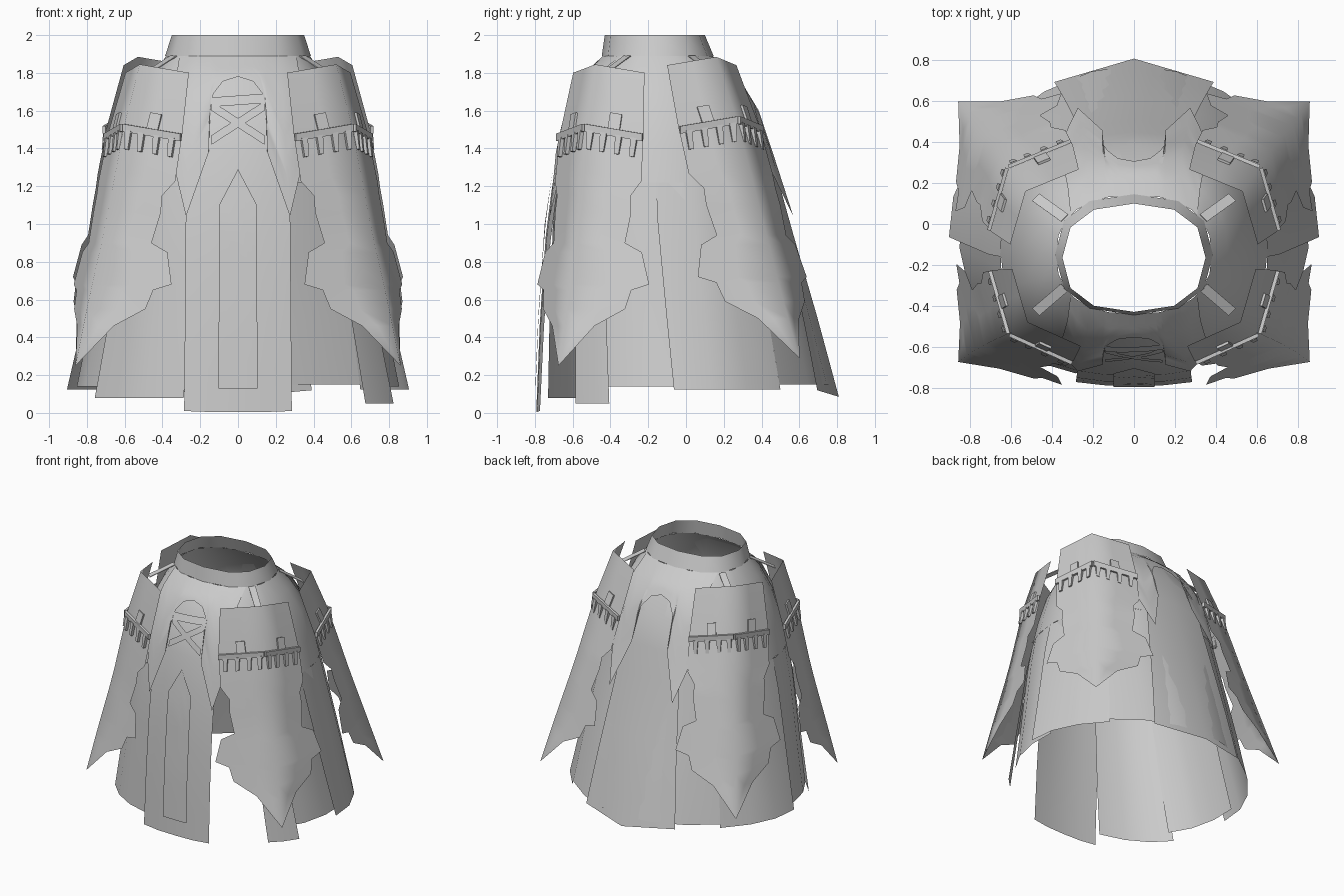
import bpy, bmesh, math
from mathutils import Vector

cube = bpy.data.objects.get("Cube")
if cube:
    bpy.data.objects.remove(cube, do_unlink=True)

grey = bpy.data.materials.new("plain_grey")
grey.use_nodes = True
grey.diffuse_color = (0.6, 0.6, 0.6, 1)
grey.node_tree.nodes["Principled BSDF"].inputs["Base Color"].default_value = (0.6, 0.6, 0.6, 1)
grey.node_tree.nodes["Principled BSDF"].inputs["Roughness"].default_value = 0.8

# Skirt sections: height, half width, front y, back y, roundness of the back half
SECTIONS = [(2.0, .35, -.43, .10, 2.4), (1.89, .38, -.44, .14, 2.4), (1.78, .46, -.53, .25, 2.4),
            (1.6, .55, -.62, .37, 2.4), (1.4, .61, -.67, .43, 2.3), (1.0, .71, -.73, .54, 2.1),
            (.5, .82, -.765, .685, 1.9), (0, .935, -.785, .82, 1.72)]
FRONT_POWER = 2.4


def lookup(table, z):
    """Interpolate a table sorted by falling height."""
    for hi, lo in zip(table, table[1:]):
        if z >= lo[0]:
            f = min(1, (hi[0] - z) / (hi[0] - lo[0]))
            return [p + (q - p) * f for p, q in zip(hi[1:], lo[1:])]
    return list(table[-1][1:])


def section(z, side, off):
    a, yf, yb, power = lookup(SECTIONS, z)
    return a + off, (yf + yb) / 2, (yb - yf) / 2 + off, power if side > 0 else FRONT_POWER


def by_angle(deg, z, off):
    c, s = math.cos(math.radians(deg)), math.sin(math.radians(deg))
    a, yc, b, power = section(z, s, off)
    e = 2 / power
    return (a * math.copysign(abs(c) ** e, c), yc + b * math.copysign(abs(s) ** e, s), z)


def by_x(x, z, side, off):
    a, yc, b, power = section(z, side, off)
    u = min(1, abs(x) / a)
    return (x, yc + side * b * (1 - u ** power) ** (1 / power), z)


def finish(name, bm, angle=40):
    bmesh.ops.remove_doubles(bm, verts=bm.verts, dist=.0004)
    mesh = bpy.data.meshes.new(name)
    bm.to_mesh(mesh)
    bm.free()
    mesh.materials.append(grey)
    ob = bpy.data.objects.new(name, mesh)
    bpy.context.collection.objects.link(ob)
    bpy.ops.object.select_all(action='DESELECT')
    bpy.context.view_layer.objects.active = ob
    ob.select_set(True)
    bpy.ops.object.shade_smooth_by_angle(angle=math.radians(angle))
    ob.select_set(False)


def sheet(bm, rows, flip=False):
    """Fill a grid of points with quads."""
    grid = [[bm.verts.new(p) for p in row] for row in rows]
    for r, s in zip(grid, grid[1:]):
        for i in range(len(r) - 1):
            quad = [r[i], s[i], s[i + 1], r[i + 1]]
            bm.faces.new(quad[::-1] if flip else quad)


def wrap(name, a0, a1, heights, off=0, step=15):
    """Piece of skirt between two angles, easing to its offset at the hem."""
    n = max(2, round((a1 - a0) / step))
    last = len(heights) - 1
    bm = bmesh.new()
    sheet(bm, [[by_angle(a0 + (a1 - a0) * i / n, z, off * k / last) for i in range(n + 1)]
               for k, z in enumerate(heights)])
    finish(name, bm)


def drape(name, side, cols, off, mirror=True, n=8, flare=0):
    """Cloth laid on the skirt; columns are top x, top z, bottom x, bottom z."""
    if mirror:
        cols = [(-a, b, -c, d) for a, b, c, d in cols[:0:-1]] + cols
    bm = bmesh.new()
    rows = []
    for i in range(n + 1):
        points = [(a + (c - a) * i / n, b + (d - b) * i / n) for a, b, c, d in cols]
        rows.append([by_x(x, z, side, off * min(1, (1.89 - z) / .1) + flare * max(0, 1.45 - z))
                     for x, z in points])
    sheet(bm, rows, side > 0)
    finish(name, bm)


def beam(bm, p, q, wide, w, t, taper=1):
    """Box from p to q, w along the wide direction and t across it."""
    p, q, wide = Vector(p), Vector(q), Vector(wide).normalized()
    thin = (q - p).cross(wide).normalized()
    ends = [[bm.verts.new(o + wide * (w * k / 2 * i) + thin * (t / 2 * j))
             for i, j in ((-1, -1), (1, -1), (1, 1), (-1, 1))] for o, k in ((p, 1), (q, taper))]
    faces = [bm.faces.new(ends[0]), bm.faces.new(ends[1][::-1])]
    for i in range(4):
        k = (i + 1) % 4
        faces.append(bm.faces.new([ends[0][i], ends[1][i], ends[1][k], ends[0][k]]))
    bmesh.ops.recalc_face_normals(bm, faces=faces)


# Waistband and skirt shell, with an opening on the front left
wrap("waistband", 0, 360, (2.0, 1.89), .006, 30)
wrap("skirt_upper", 0, 360, (1.89, 1.78, 1.6, 1.4, 1.22))
LOWER = (1.22, 1.0, .75, .5)
wrap("skirt_back", 42, 138, LOWER + (.15,))
wrap("skirt_back_left", -3, 42, LOWER + (.125,))
wrap("skirt_back_right", 138, 183, LOWER + (.125,))
wrap("skirt_side_left", -36, 8, LOWER + (.14,), -.045)
wrap("skirt_side_right", 172, 216, LOWER + (.14,), -.045)
wrap("skirt_corner_left", -46, -28, LOWER + (.05,), -.01)
wrap("skirt_corner_right", 214, 255, LOWER + (.08,), -.03)

# Centre panels
drape("front_tabard", -1, [(0, 1.86, 0, .005), (.14, 1.86, .15, .005), (.27, 1.8, .285, .01)], .008)
drape("front_plank", -1, [(0, 1.29, 0, .13), (.05, 1.195, .05, .13), (.1, 1.1, .103, .13)], .018)
drape("back_panel", 1, [(0, 1.8, 0, .085), (.2, 1.75, .39, .12)], .012)

# Yokes with an arched opening and two points
YOKE = [(0, 1.89, 0, 1.78), (.06, 1.89, .08, 1.755), (.1, 1.89, .13, 1.69), (.13, 1.89, .148, 1.6),
        (.15, 1.89, .155, 1.38), (.22, 1.89, .275, 1.04), (.27, 1.89, .325, 1.25), (.31, 1.89, .37, 1.5)]
drape("front_yoke", -1, YOKE, .024)
drape("back_yoke", 1, [(a, b, c, d - (.05 if c < .14 else 0)) for a, b, c, d in YOKE], .024, flare=.13)

# Crossed laces in the front arch
for i, (z0, z1) in enumerate([(1.42, 1.6), (1.6, 1.42), (1.62, 1.64)]):
    steps = [(-.14 + .07 * k, z0 + (z1 - z0) * k / 4) for k in range(5)]
    drape(f"lace_{i + 1}", -1, [(x, z + .05, x, z) for x, z in steps], .016 + .003 * i, False, 2)

# Corner panels: fold line as height, x, y, and width from the fold by height
FRONT_FOLD = [(1.845, .52, -.48), (1.53, .6, -.53), (1.0, .7, -.575), (.6, .79, -.625), (.25, .86, -.675)]
BACK_FOLD = [(1.885, .53, .16), (1.55, .61, .27), (1.05, .7, .4), (.65, .79, .5), (.29, .86, .6)]
WIDTHS = [(1.845, .26), (1.53, .305), (1.28, .315), (1.15, .27), (1.06, .28), (.9, .265), (.85, .36),
          (.68, .42), (.65, .33), (.55, .31), (.46, .16), (.25, .0)]


def corner_point(sx, sy, fold, half, w, z, out=0):
    """Point on a corner panel, w away from its fold; half 0 is front or back, 1 is side."""
    x, y = lookup(fold, z)
    f = max(0, min(1, (1.2 - z) / .9))
    dip = .17 * w if z > 1.2 else 0
    if half == 0:
        x, y = x - w, y + sy * (.43 - .02 * sy - .07 * f) * w
    else:
        x, y = x + (.29 - .1 * f) * w, y - sy * w
    return Vector((sx * (x + out * (.4, .95)[half]), y + sy * out * (.9, .3)[half], z - dip))


for sy, end, fold, lift in ((-1, "front", FRONT_FOLD, 0), (1, "back", BACK_FOLD, .04)):
    for sx, hand in ((1, "left"), (-1, "right")):
        def cp(half, w, z, out=0):
            return corner_point(sx, sy, fold, half, w, z + lift, out)

        bm = bmesh.new()
        rows = [[cp(0, w, z), cp(0, w / 2, z), cp(0, 0, z), cp(1, w / 2, z), cp(1, w, z)]
                for z, w in WIDTHS[:-1]]
        sheet(bm, rows, sx * sy > 0)
        # Pointed tip
        tip = bm.verts.new(cp(0, 0, WIDTHS[-1][0]))
        verts = [bm.verts.new(p) for p in rows[-1]]
        for a, b in zip(verts, verts[1:]):
            tri = [a, tip, b]
            bm.faces.new(tri[::-1] if sx * sy > 0 else tri)
        finish(f"{end}_{hand}_corner_panel", bm, 85)

        # Rail with hanging teeth and upright tabs
        rail, teeth, tabs = bmesh.new(), bmesh.new(), bmesh.new()
        for half in (0, 1):
            beam(rail, cp(half, 0, 1.51, .012), cp(half, .305, 1.51, .012), (0, 0, 1), .04, .018)
            along = cp(half, .3, 1.51) - cp(half, 0, 1.51)
            for w in (.03, .1, .18, .26):
                top = cp(half, w, 1.5, .012)
                beam(teeth, top, top + Vector((sx * .01, sy * .01, -.1)), along, .036, .02, .65)
            beam(tabs, cp(half, .15, 1.52, .008), cp(half, .15, 1.61, .008), along, .065, .012)
        finish(f"{end}_{hand}_rail", rail, 30)
        finish(f"{end}_{hand}_rail_teeth", teeth, 30)
        finish(f"{end}_{hand}_rail_tabs", tabs, 30)

        # Strap from waistband to corner panel
        strap = bmesh.new()
        y0, y1 = (-.31, -.43) if sy < 0 else (.03, .13)
        beam(strap, (sx * .34, y0, 1.89), (sx * .48, y1, 1.8), (sx, -sy, 0), .05, .005)
        finish(f"{end}_{hand}_strap", strap, 30)
